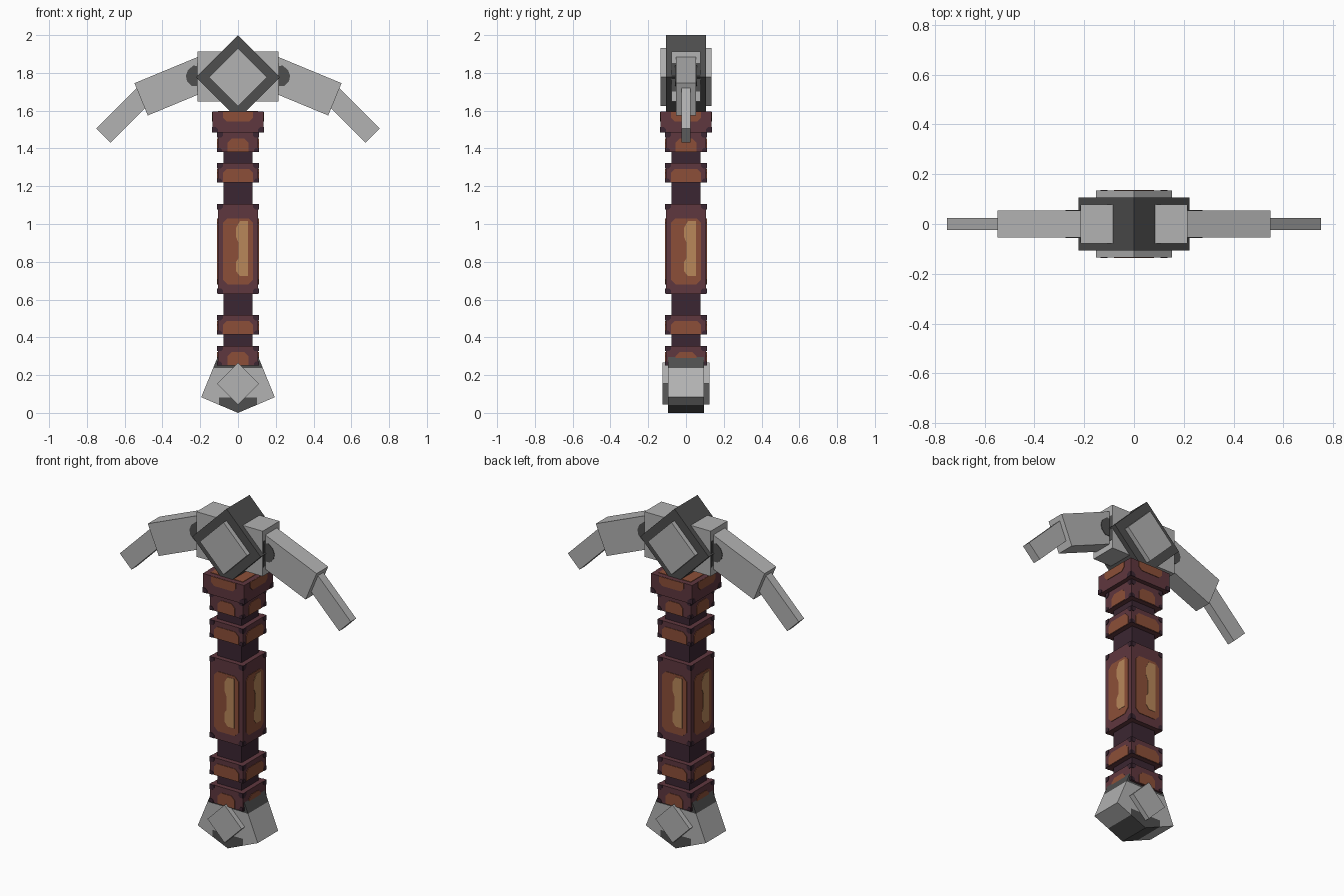
import bpy, bmesh, math
from mathutils import Matrix, Vector

cube = bpy.data.objects.get("Cube")
if cube:
    bpy.data.objects.remove(cube, do_unlink=True)


def material(name, hex_colour):
    def linear(c):
        c /= 255
        return c / 12.92 if c < 0.04045 else ((c + 0.055) / 1.055) ** 2.4
    rgba = [linear(c) for c in bytes.fromhex(hex_colour)] + [1]
    m = bpy.data.materials.new(name)
    m.use_nodes = True
    m.diffuse_color = rgba
    bsdf = m.node_tree.nodes["Principled BSDF"]
    bsdf.inputs["Base Color"].default_value = rgba
    bsdf.inputs["Roughness"].default_value = 0.9
    return m


STEEL = material("light_steel", "b2b2b2")
IRON = material("dark_iron", "4e4e4e")
PLUM = material("dark_plum", "3b2632")
MAROON = material("maroon", "5f373e")
BROWN = material("brown", "8c4f38")
TAN = material("tan", "b8875a")


def finish(name, bm, *mats):
    bmesh.ops.recalc_face_normals(bm, faces=bm.faces)
    mesh = bpy.data.meshes.new(name)
    bm.to_mesh(mesh)
    bm.free()
    for m in mats:
        mesh.materials.append(m)
    ob = bpy.data.objects.new(name, mesh)
    bpy.context.collection.objects.link(ob)
    return ob


def box(name, mat, size, centre, tilt=0):
    """Box of full size, tilted about the y axis."""
    bm = bmesh.new()
    bmesh.ops.create_cube(bm, size=1)
    bm.transform(Matrix.Translation(centre) @ Matrix.Rotation(math.radians(tilt), 4, "Y")
                 @ Matrix.Diagonal((*size, 1)))
    return finish(name, bm, mat)


def prism(bm, outline, y0, y1):
    """Extrude an (x, z) outline from y0 to y1."""
    face = bm.faces.new([bm.verts.new((x, y0, z)) for x, z in outline])
    new = bmesh.ops.extrude_face_region(bm, geom=[face])["geom"]
    bmesh.ops.translate(bm, vec=(0, y1 - y0, 0),
                        verts=[g for g in new if isinstance(g, bmesh.types.BMVert)])


def painted(name, mat, outlines, half, lift=0.003):
    """Thin plates repeated on the four sides of a square part."""
    bm = bmesh.new()
    for k in range(4):
        side = bmesh.new()
        for outline in outlines:
            prism(side, outline, -half - lift, -half + 0.002)
        side.transform(Matrix.Rotation(k * math.pi / 2, 4, "Z"))
        temp = bpy.data.meshes.new("temp")
        side.to_mesh(temp)
        side.free()
        bm.from_mesh(temp)
        bpy.data.meshes.remove(temp)
    return finish(name, bm, mat)


def chamfered(w, z0, z1, low, high):
    return [(-w + low, z0), (w - low, z0), (w, z0 + low), (w, z1 - high),
            (w - high, z1), (-w + high, z1), (-w, z1 - high), (-w, z0 + low)]


def corner(w, z, s, up):
    """Pair of small corner patches at height z."""
    return [[(d * w, z), (d * (w - s), z), (d * (w - s), z + up * s * 0.6),
             (d * (w - s * 0.6), z + up * s), (d * w, z + up * s)] for d in (-1, 1)]


# Handle core
box("handle_core", PLUM, (0.156, 0.156, 1.34), (0, 0, 0.92))

# Handle rings with painted faces: name, bottom, top, brown half width
R = 0.107
for name, z0, z1, w in (("bottom_ring", 0.25, 0.355, 0.055), ("lower_ring", 0.415, 0.517, 0.08),
                        ("upper_ring", 1.22, 1.322, 0.08), ("top_ring", 1.38, 1.485, 0.055)):
    box(name, MAROON, (2 * R, 2 * R, z1 - z0), (0, 0, (z0 + z1) / 2))
    painted(name + "_panel", BROWN, [chamfered(w, z0 + 0.002, z0 + 0.072, 0.001, 0.022)], R)
    painted(name + "_corners", PLUM, corner(R, z1, 0.028, -1) + corner(R, z0, 0.022, 1), R)

# Grip
box("grip", MAROON, (2 * R, 2 * R, 0.475), (0, 0, 0.868))
painted("grip_panel", BROWN, [chamfered(0.08, 0.68, 1.03, 0.025, 0.025)], R)
painted("grip_highlight", TAN, [[(0.01, 0.725), (0.054, 0.725), (0.054, 1.015), (0.01, 1.015),
                                 (-0.01, 0.98), (-0.01, 0.93), (0.003, 0.9), (0.003, 0.82),
                                 (-0.01, 0.8), (-0.01, 0.75)]], R, 0.005)
painted("grip_corners", PLUM, corner(R, 1.105, 0.028, -1) + corner(R, 0.631, 0.028, 1), R)

# Collar under the head
C = 0.134
box("collar", MAROON, (2 * C, 2 * C, 0.11), (0, 0, 1.54))
painted("collar_panel", BROWN, [chamfered(0.08, 1.542, 1.594, 0.02, 0.001)], C)
painted("collar_corners", PLUM, corner(C, 1.485, 0.028, 1), C)
box("collar_top_panel", BROWN, (0.21, 0.21, 0.006), (0, 0, 1.595))

# Head: diamond block, cross block and raised diamond plate
HZ = 1.777
box("head_block", IRON, (0.315, 0.214, 0.315), (0, 0, HZ), 45)
box("head_diamond_plate", STEEL, (0.217, 0.27, 0.217), (0, 0, HZ), 45)
box("head_cross_block", STEEL, (0.43, 0.156, 0.265), (0, 0, 1.782))

# Two-part curved arms on both sides
for side, s in (("left", 1), ("right", -1)):
    def along(end, tilt, back):
        a = math.radians(tilt)
        return Vector((s * (end[0] - back * math.cos(a)), 0, end[1] + back * math.sin(a)))

    arm_end, tip_end = (0.513, 1.66), (0.713, 1.468)
    box(side + "_arm", STEEL, (0.38, 0.108, 0.185), along(arm_end, 22.5, 0.19), s * 22.5)
    box(side + "_tip", STEEL, (0.31, 0.05, 0.107), along(tip_end, 45, 0.155), s * 45)
    # Dark patches where the arm meets the head
    bm = bmesh.new()
    patch = [(s * x, z) for x, z in ((0.2, 1.73), (0.245, 1.73), (0.27, 1.755), (0.276, 1.785),
                                     (0.265, 1.815), (0.235, 1.84), (0.2, 1.83))]
    for y in (-1, 1):
        prism(bm, patch, y * 0.052, y * 0.057)
    finish(side + "_arm_patch", bm, IRON)
    box(side + "_block_end_patch", IRON, (0.006, 0.15, 0.15), (s * 0.214, 0, HZ))

# Pommel: folded prism with dark top corners and dark underside centre
bm = bmesh.new()
half = [(0.195, 0.083), (0.105, 0.302)]
prism(bm, [(0, 0)] + half + [(0, 0.256)] + [(-x, z) for x, z in reversed(half)], -0.095, 0.095)
for co, no in (((0, 0, 0.238), (0, 0, 1)), ((0, 0, 0.082), (0, 0, 1)),
               ((0.1, 0, 0), (1, 0, 0)), ((-0.1, 0, 0), (1, 0, 0))):
    bmesh.ops.bisect_plane(bm, geom=bm.verts[:] + bm.edges[:] + bm.faces[:],
                           plane_co=co, plane_no=no)
for f in bm.faces:
    c = f.calc_center_median()
    f.material_index = int(c.z > 0.238 or (c.z < 0.082 and abs(c.x) < 0.1))
finish("pommel", bm, STEEL, IRON)
box("pommel_diamond_plate", STEEL, (0.157, 0.25, 0.157), (0, 0, 0.155), 45)
